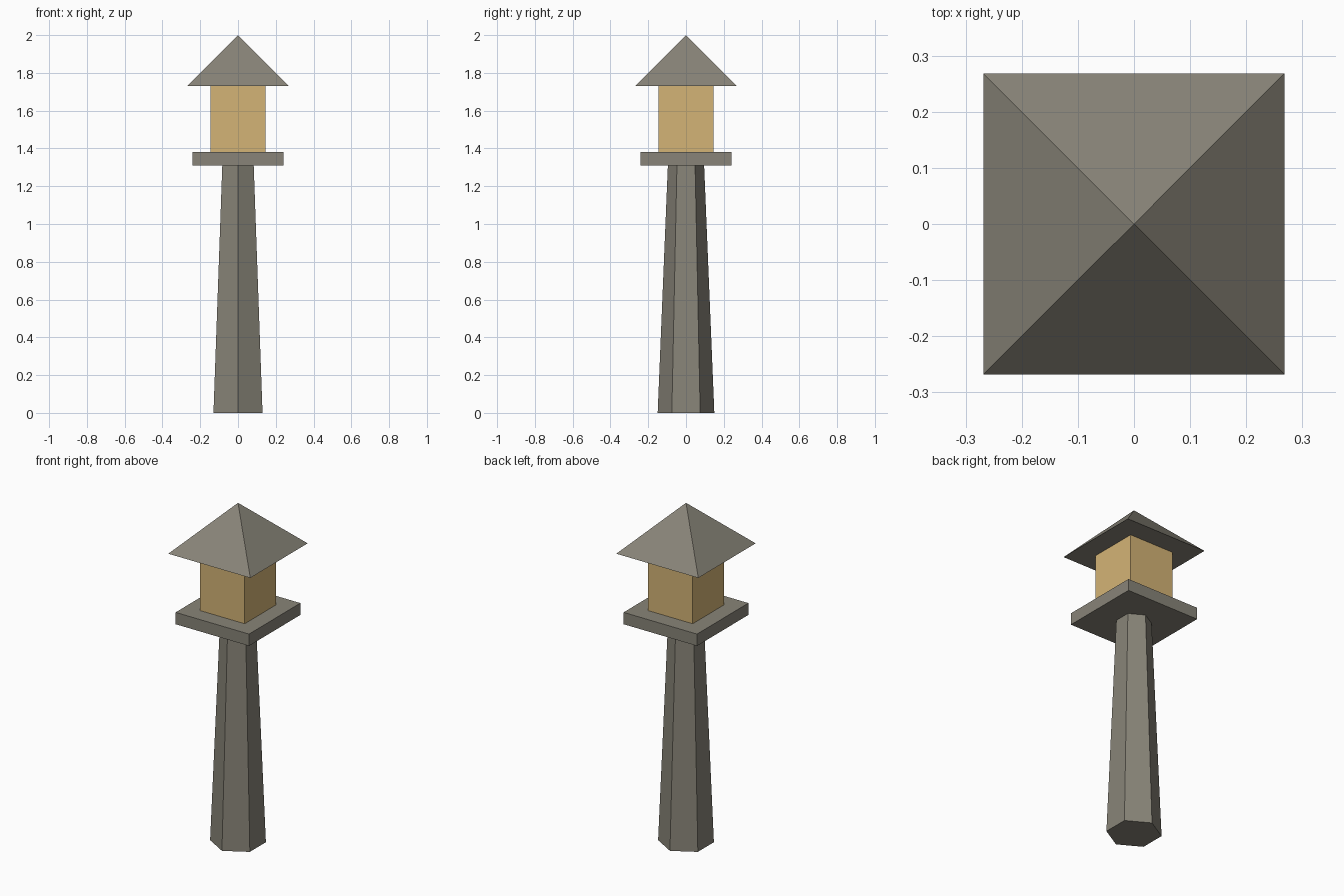
import bpy
import bmesh
from math import pi, sin, cos, sqrt

if "Cube" in bpy.data.objects:
    bpy.data.objects.remove(bpy.data.objects["Cube"], do_unlink=True)


def make_material(name, srgb):
    """Flat material from an 8-bit display colour, stored as linear."""
    linear = [((c / 255 + 0.055) / 1.055) ** 2.4 for c in srgb]
    mat = bpy.data.materials.new(name)
    mat.use_nodes = True
    mat.diffuse_color = (*linear, 1)
    shader = mat.node_tree.nodes["Principled BSDF"]
    shader.inputs["Base Color"].default_value = (*linear, 1)
    shader.inputs["Roughness"].default_value = 0.9
    return mat


def frustum(name, sides, r_low, r_high, z_low, z_high, start, mat):
    """Closed tapered prism; a zero top radius gives a pyramid."""
    bm = bmesh.new()

    def ring(r, z):
        angles = [start + 2 * pi * i / sides for i in range(sides)]
        return [bm.verts.new((r * cos(a), r * sin(a), z)) for a in angles]

    low = ring(r_low, z_low)
    bm.faces.new(low[::-1])
    if r_high:
        high = ring(r_high, z_high)
        bm.faces.new(high)
    else:
        apex = bm.verts.new((0, 0, z_high))
    for i in range(sides):
        j = (i + 1) % sides
        top = [high[j], high[i]] if r_high else [apex]
        bm.faces.new([low[i], low[j], *top])
    mesh = bpy.data.meshes.new(name)
    bm.to_mesh(mesh)
    bm.free()
    mesh.materials.append(mat)
    obj = bpy.data.objects.new(name, mesh)
    bpy.context.collection.objects.link(obj)
    return obj


def square(name, half_low, half_high, z_low, z_high, mat):
    """Square part aligned to the axes, given by its half widths."""
    return frustum(name, 4, half_low * sqrt(2), half_high * sqrt(2),
                   z_low, z_high, pi / 4, mat)


stone = make_material("weathered_stone", (136, 132, 120))
glow = make_material("warm_lamp", (212, 180, 118))

# Tapered six-sided post with corners toward front and back
frustum("post", 6, 0.15, 0.096, 0, 1.31, pi / 2, stone)

# Square platform, lamp box and pyramid roof
square("platform", 0.24, 0.24, 1.31, 1.38, stone)
square("lamp_box", 0.146, 0.146, 1.38, 1.73, glow)
square("roof", 0.268, 0, 1.73, 2.0, stone)
